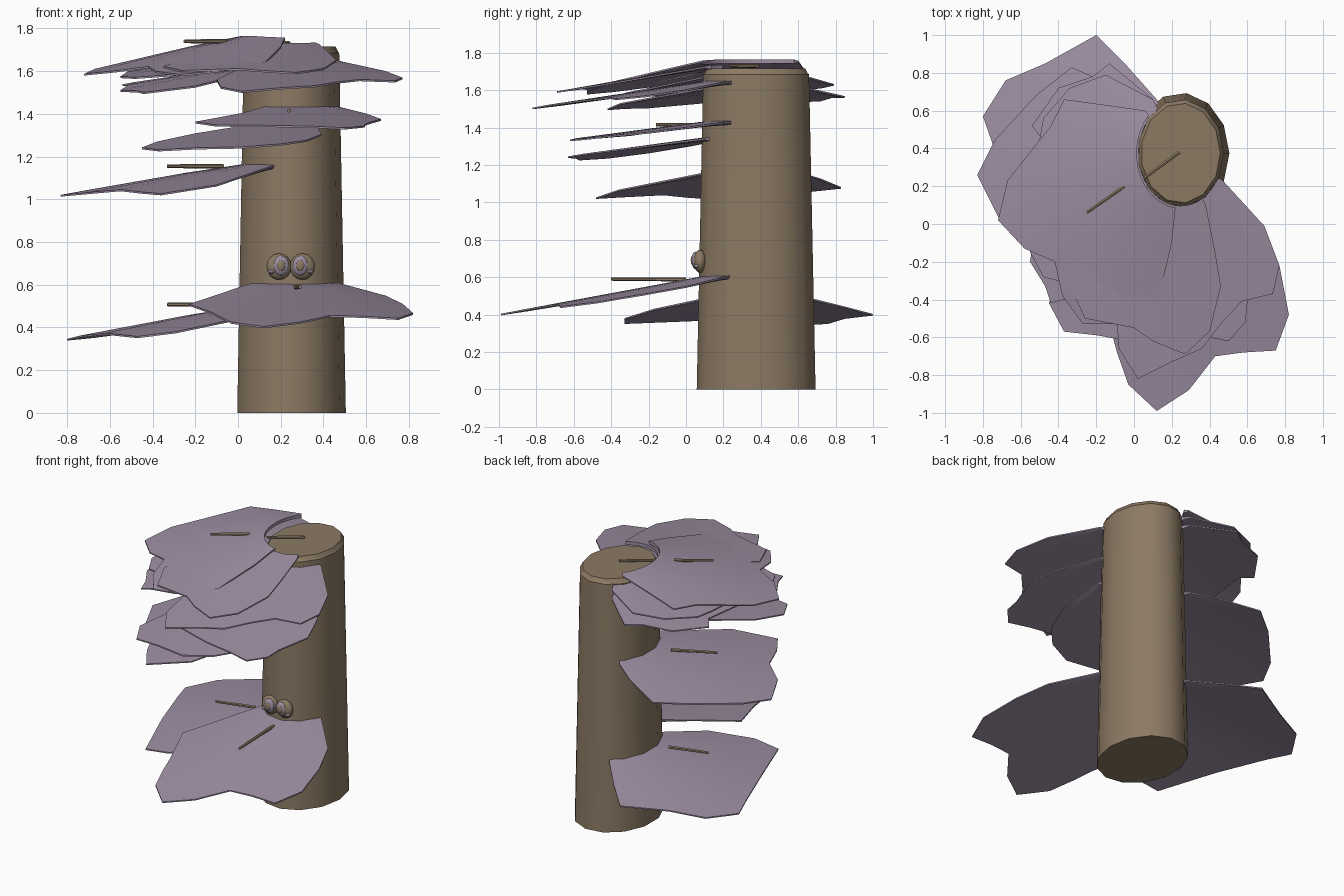
import bpy, bmesh, math
from mathutils import Vector

if "Cube" in bpy.data.objects:
    bpy.data.objects.remove(bpy.data.objects["Cube"])


def material(name, rgb):
    m = bpy.data.materials.new(name)
    m.diffuse_color = (*rgb, 1)
    m.use_nodes = True
    m.node_tree.nodes["Principled BSDF"].inputs["Base Color"].default_value = m.diffuse_color
    return m


BARK = material("bark brown", (0.262, 0.195, 0.127))
CAP = material("dusty purple", (0.34, 0.275, 0.366))
CX, CY = 0.247, 0.375


def finish(name, bm, mat, angle=40):
    bmesh.ops.recalc_face_normals(bm, faces=bm.faces)
    me = bpy.data.meshes.new(name)
    bm.to_mesh(me)
    bm.free()
    me.materials.append(mat)
    ob = bpy.data.objects.new(name, me)
    bpy.context.collection.objects.link(ob)
    bpy.ops.object.select_all(action='DESELECT')
    ob.select_set(True)
    bpy.context.view_layer.objects.active = ob
    bpy.ops.object.shade_smooth_by_angle(angle=math.radians(angle))
    return ob


# trunk: tapered oval column with a chamfered top
def trunk():
    bm = bmesh.new()
    rings = []
    for z, rx, ry in ((0, .258, .32), (1.685, .227, .285), (1.69, .222, .278), (1.715, .21, .265)):
        rings.append([bm.verts.new((CX + rx * math.cos(i * math.tau / 13),
                                    CY + ry * math.sin(i * math.tau / 13), z)) for i in range(13)])
    for a, b in zip(rings, rings[1:]):
        for i in range(13):
            bm.faces.new((a[i], a[i - 1], b[i - 1], b[i]))
    bm.faces.new(rings[0])
    bm.faces.new(rings[-1])
    finish("trunk", bm, BARK)


# shelf: lobed sheet that starts at the bark and droops outward
def shelf(name, z0, slope, outline, thick=0.014, fit=0.93):
    bm = bmesh.new()
    top, low = [], []
    a0, a1 = [math.atan2((y - CY) / .3, (x - CX) / .24) for x, y in (outline[0], outline[-1])]
    while a1 < a0:
        a1 += math.tau
    n = len(outline) - 1
    for i, (x, y) in enumerate(outline):
        a = a0 + (a1 - a0) * i / n
        ix, iy = CX + .24 * fit * math.cos(a), CY + .3 * fit * math.sin(a)
        rows = ([], [])
        for t in (0, .35, .7, 1):
            px, py = ix + (x - ix) * t, iy + (y - iy) * t
            d = max(0, math.hypot(px - CX, py - CY) - .26)
            z = z0 - slope * d
            rows[0].append(bm.verts.new((px, py, z)))
            rows[1].append(bm.verts.new((px, py, z - thick * (1.6 - t))))
        top.append(rows[0])
        low.append(rows[1])
    for g in (top, low):
        for a, b in zip(g, g[1:]):
            for j in range(3):
                bm.faces.new((a[j], a[j + 1], b[j + 1], b[j]))
    for i in range(n):
        for j in (0, 3):
            bm.faces.new((top[i][j], top[i + 1][j], low[i + 1][j], low[i][j]))
    for i in (0, n):
        for j in range(3):
            bm.faces.new((top[i][j], top[i][j + 1], low[i][j + 1], low[i][j]))
    finish(name, bm, CAP)


# twig: thin six-sided rod between two points
def twig(name, p, q, r=0.011):
    p, q = Vector(p), Vector(q)
    bm = bmesh.new()
    bmesh.ops.create_cone(bm, cap_ends=True, segments=6, radius1=r * .8, radius2=r, depth=(q - p).length)
    bm.transform((q - p).to_track_quat('Z', 'Y').to_matrix().to_4x4())
    bmesh.ops.translate(bm, verts=bm.verts, vec=(p + q) / 2)
    finish(name, bm, BARK)


# ball: stretched sphere
def ball(name, loc, size, mat):
    bm = bmesh.new()
    bmesh.ops.create_uvsphere(bm, u_segments=14, v_segments=8, radius=1)
    bmesh.ops.scale(bm, verts=bm.verts, vec=size)
    bmesh.ops.translate(bm, verts=bm.verts, vec=loc)
    finish(name, bm, mat)


trunk()

# left-facing shelves (outlines run counter-clockwise round the trunk)
shelf("low_left_shelf", .50, .19, [
    (.12, .66), (-.04, .84), (-.2, 1.0), (-.47, .85), (-.68, .76), (-.8, .57), (-.74, .40),
    (-.62, .06), (-.47, -.33), (-.29, -.33), (-.05, -.17), (.1, .12)])
shelf("middle_left_shelf", 1.165, .175, [
    (.07, .62), (-.08, .72), (-.33, .83), (-.52, .68), (-.74, .44), (-.83, .26), (-.71, .02),
    (-.55, -.12), (-.46, -.33), (-.36, -.48), (-.1, -.36), (.17, .1)])
shelf("upper_left_shelf", 1.62, .15, [
    (.1, .66), (-.13, .85), (-.22, .78), (-.4, .72), (-.54, .52), (-.48, .44), (-.51, .1),
    (-.55, -.2), (-.47, -.33), (-.44, -.42), (-.2, -.35), (.12, .1)])
shelf("upper_left_second_shelf", 1.68, .15, [
    (.1, .66), (-.15, .79), (-.34, .72), (-.48, .56), (-.5, .45), (-.52, .1),
    (-.55, -.15), (-.48, -.28), (-.3, -.33), (.12, .1)])

# front-facing shelves
shelf("low_front_shelf", .61, .185, [
    (.06, .17), (-.07, -.03), (-.23, -.27), (-.12, -.57), (-.09, -.68), (-.03, -.85), (.12, -.99),
    (.29, -.88), (.43, -.7), (.58, -.68), (.75, -.67), (.82, -.48), (.77, -.22), (.69, -.01), (.47, .23)])
shelf("middle_front_left_shelf", 1.35, .135, [
    (.05, .2), (-.2, .03), (-.38, -.2), (-.45, -.42), (-.37, -.57), (-.19, -.59), (.02, -.63),
    (.2, -.55), (.32, -.42), (.39, -.2), (.37, .1)])
shelf("middle_front_right_shelf", 1.435, .13, [
    (.12, .12), (0, -.1), (-.2, -.3), (-.1, -.48), (.15, -.56), (.35, -.59), (.5, -.62), (.59, -.52),
    (.6, -.42), (.67, -.2), (.6, .0), (.47, .23)])
shelf("upper_front_right_shelf", 1.65, .15, [
    (.1, .14), (0, -.1), (-.1, -.4), (-.08, -.66), (.02, -.82), (.2, -.73), (.36, -.66), (.46, -.53),
    (.57, -.41), (.735, -.37), (.77, -.22), (.69, -.01), (.47, .23)])
shelf("upper_front_shelf", 1.735, .175, [
    (.06, .18), (-.2, 0), (-.35, -.3), (-.26, -.5), (0, -.55), (.1, -.62), (.27, -.69),
    (.4, -.57), (.46, -.33), (.43, -.15), (.38, .1)])

# topmost shelf hugs the outside of the trunk rim
shelf("top_shelf", 1.765, .23, [
    (.06, .6), (-.15, .63), (-.37, .66), (-.44, .52), (-.67, .23), (-.72, .02), (-.58, -.13),
    (-.42, -.2), (-.38, -.38), (-.27, -.53), (-.1, -.53), (.13, -.4), (.2, -.1), (.22, .09)], fit=.97)

# twigs lying above the shelves
twig("top_twig", (-.25, .06, 1.74), (-.05, .2, 1.74))
twig("trunk_top_twig", (.05, .24, 1.73), (.24, .38, 1.73))
twig("middle_left_twig", (-.33, .13, 1.155), (-.07, .26, 1.155))
twig("low_left_twig", (-.33, .23, .507), (-.08, .3, .507))
twig("low_front_twig", (.29, -.4, .59), (.27, 0, .588))
twig("middle_front_twig", (.24, -.16, 1.415), (.24, .1, 1.415))

# eyes: brown sockets, purple rings, brown pupils
for side, s in (("left", -1), ("right", 1)):
    x = .247 + s * .045
    ball(side + "_eye_socket", (x + s * .01, .075, .685), (.06, .035, .062), BARK)
    ball(side + "_eye_ring", (x, .05, .69), (.037, .02, .047), CAP)
    ball(side + "_pupil", (x, .037, .69), (.02, .012, .028), BARK)
    ball(side + "_lower_lid", (x + s * .045, .06, .66), (.018, .02, .01), CAP)
